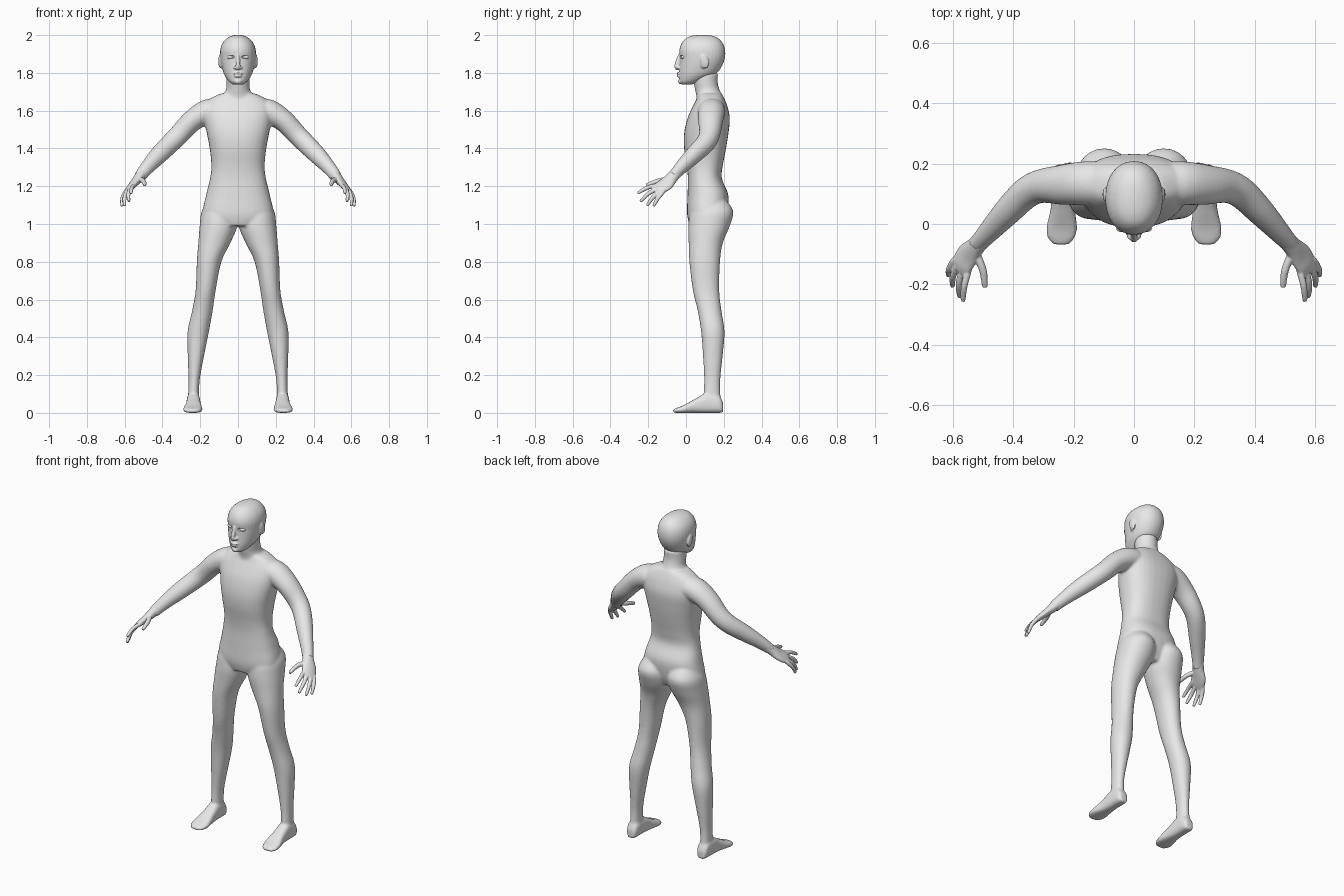
import bpy, bmesh, math
from mathutils import Vector, Matrix

skin = bpy.data.materials.new("plain_grey")
skin.diffuse_color = (0.8, 0.8, 0.8, 1)


def smooth_rows(rows, steps=4):
    """Catmull-Rom interpolation of rows of numbers."""
    out = []
    for i in range(len(rows) - 1):
        a, b = rows[max(i - 1, 0)], rows[i]
        c, d = rows[i + 1], rows[min(i + 2, len(rows) - 1)]
        for k in range(steps):
            t = k / steps
            out.append([0.5 * (2 * q + (r - p) * t + (2 * p - 5 * q + 4 * r - s) * t * t
                               + (3 * q - p - 3 * r + s) * t ** 3)
                        for p, q, r, s in zip(a, b, c, d)])
    return out + [list(rows[-1])]


def loft(bm, rings, power=2.0, sides=32):
    """Skin closed rings given as (centre, half axis u, half axis v)."""
    loops = []
    for c, u, v in rings:
        loop = []
        for i in range(sides):
            a = 2 * math.pi * i / sides
            ca, sa = math.cos(a), math.sin(a)
            x = math.copysign(abs(ca) ** (2 / power), ca)
            y = math.copysign(abs(sa) ** (2 / power), sa)
            loop.append(bm.verts.new(c + u * x + v * y))
        loops.append(loop)
    for a, b in zip(loops, loops[1:]):
        for i in range(sides):
            j = (i + 1) % sides
            bm.faces.new((a[i], a[j], b[j], b[i]))
    bm.faces.new(loops[0][::-1])
    bm.faces.new(loops[-1])


def stack(bm, rows, power=2.0, s=1):
    """Horizontal sections: z, x min, x max, y front, y back."""
    rings = []
    for z, x0, x1, y0, y1 in smooth_rows(rows):
        rings.append((Vector((s * (x0 + x1) / 2, (y0 + y1) / 2, z)),
                      Vector(((x1 - x0) / 2, 0, 0)), Vector((0, (y1 - y0) / 2, 0))))
    loft(bm, rings, power)


def tube(bm, rows, s=1, side=Vector((0, 1, 0)), sides=24):
    """Limb along a path: x, y, z, radius towards side, other radius."""
    rows = smooth_rows(rows)
    pts = [Vector(r[:3]) for r in rows]
    flip = Matrix.Diagonal((s, 1, 1))
    rings = []
    for i, r in enumerate(rows):
        t = (pts[min(i + 1, len(pts) - 1)] - pts[max(i - 1, 0)]).normalized()
        u = (side - t * side.dot(t)).normalized()
        rings.append((flip @ pts[i], flip @ (u * r[3]), flip @ (t.cross(u) * r[4])))
    loft(bm, rings, sides=sides)


def ball(bm, loc, size, tilt=0):
    m = Matrix.Translation(loc) @ Matrix.Rotation(tilt, 4, 'X') @ Matrix.Diagonal((*size, 1))
    bmesh.ops.create_uvsphere(bm, u_segments=20, v_segments=14, radius=1, matrix=m)


def finish(bm, name, voxel, iterations, cutter=None):
    """Fuse the overlapping volumes into one smooth skin."""
    bmesh.ops.recalc_face_normals(bm, faces=bm.faces)
    me = bpy.data.meshes.new(name)
    bm.to_mesh(me)
    bm.free()
    me.materials.append(skin)
    ob = bpy.data.objects.new(name, me)
    bpy.context.collection.objects.link(ob)
    if voxel:
        m = ob.modifiers.new("fuse", 'REMESH')
        m.mode, m.voxel_size, m.use_smooth_shade = 'VOXEL', voxel, True
        if cutter:
            c = ob.modifiers.new("sockets", 'BOOLEAN')
            c.operation, c.object, c.solver = 'DIFFERENCE', cutter, 'EXACT'
        m = ob.modifiers.new("soften", 'SMOOTH')
        m.factor, m.iterations = 0.5, iterations
    return ob


# Torso and neck
bm = bmesh.new()
stack(bm, [(0.99, -.13, .13, .02, .19), (1.05, -.185, .185, .006, .215),
           (1.15, -.170, .170, .008, .225), (1.24, -.148, .148, .010, .19),
           (1.31, -.141, .141, .004, .195), (1.40, -.150, .150, -.010, .212),
           (1.48, -.165, .165, -.010, .225), (1.56, -.180, .180, .008, .232),
           (1.62, -.180, .180, .035, .220), (1.66, -.150, .150, .055, .205),
           (1.69, -.095, .095, .065, .190)], 2.4)
stack(bm, [(1.60, -.10, .10, .05, .20), (1.67, -.085, .085, .055, .195),
           (1.71, -.064, .064, .048, .178), (1.75, -.062, .062, .040, .168),
           (1.80, -.062, .062, .030, .170)])

for s in (1, -1):
    # Arm down to the wrist
    tube(bm, [(.08, .135, 1.60, .07, .06), (.16, .135, 1.595, .073, .066),
              (.24, .13, 1.548, .066, .058), (.31, .125, 1.475, .056, .054),
              (.36, .10, 1.425, .052, .052), (.42, .04, 1.365, .046, .048),
              (.48, -.025, 1.30, .036, .038), (.52, -.07, 1.25, .028, .032)], s)
    # Leg, buttock to ankle
    stack(bm, [(1.14, .04, .15, .07, .20), (1.07, .004, .192, .025, .250),
               (.99, .003, .203, .012, .232), (.90, .040, .210, .014, .195),
               (.80, .088, .218, .018, .180), (.65, .118, .224, .036, .176),
               (.54, .134, .243, .062, .188), (.43, .154, .267, .080, .204),
               (.30, .180, .266, .090, .194), (.18, .202, .262, .096, .182),
               (.10, .206, .264, .094, .182), (.03, .208, .266, .10, .188)], 2.1, s)
    # Foot from heel to toes
    rings = []
    for y, cx, w, h in smooth_rows([(.197, .236, .022, .05), (.175, .236, .034, .09),
                                    (.11, .236, .036, .105), (.05, .236, .040, .075),
                                    (-.01, .239, .051, .042), (-.045, .241, .046, .028),
                                    (-.070, .241, .024, .018)]):
        rings.append((Vector((s * cx, y, h / 2)), Vector((w, 0, 0)), Vector((0, 0, h / 2))))
    loft(bm, rings, 2.8)
finish(bm, "body", 0.0065, 10)

# Hands: palm, four fingers and thumb
across = Vector((.6, .55, -.5))
fingers = [((.548, -.150, 1.205), (.562, -.205, 1.192), (.566, -.252, 1.165)),
           ((.568, -.148, 1.190), (.580, -.200, 1.160), (.578, -.238, 1.122)),
           ((.585, -.138, 1.178), (.600, -.175, 1.142), (.601, -.204, 1.100)),
           ((.596, -.122, 1.170), (.612, -.150, 1.135), (.615, -.170, 1.098)),
           ((.520, -.105, 1.236), (.500, -.155, 1.226), (.494, -.205, 1.208))]
for s, side_name in ((1, "left"), (-1, "right")):
    bm = bmesh.new()
    tube(bm, [(.495, -.040, 1.283, .030, .030), (.525, -.075, 1.245, .033, .026),
              (.552, -.105, 1.213, .043, .020), (.570, -.135, 1.192, .042, .016),
              (.578, -.155, 1.180, .034, .010)], s, across)
    for i, (a, b, c) in enumerate(fingers):
        r = .0135 if i == 4 else .0115
        root = Vector(a).lerp(Vector((.545, -.10, 1.215)), 0.4)
        tip = Vector(c) + (Vector(c) - Vector(b)).normalized() * .004
        tube(bm, [(*root, r, r), (*a, r, r), (*b, r * .95, r * .95),
                  (*c, r * .7, r * .7), (*tip, r * .3, r * .3)], s, across, 12)
    finish(bm, "hand_" + side_name, 0.0035, 3)

# Eye socket cutters
bm = bmesh.new()
for s in (1, -1):
    ball(bm, (s * .040, -.034, 1.884), (.022, .017, .010))
sockets = finish(bm, "socket_cutter", 0, 0)
sockets.hide_render = True
sockets.hide_viewport = True
sockets.display_type = 'WIRE'

# Head: skull, jaw, nose, lips and ears
bm = bmesh.new()
stack(bm, [(1.738, -.026, .026, -.022, .03), (1.752, -.046, .046, -.033, .07),
           (1.775, -.064, .064, -.036, .125), (1.80, -.077, .077, -.036, .165),
           (1.84, -.088, .088, -.034, .192), (1.88, -.094, .094, -.033, .206),
           (1.92, -.094, .094, -.035, .207), (1.955, -.083, .083, -.024, .196),
           (1.982, -.060, .060, -.002, .172), (1.996, -.034, .034, .030, .142),
           (2.001, -.012, .012, .070, .105)], 2.15)
tube(bm, [(0, -.024, 1.905, .010, .009), (0, -.036, 1.875, .013, .010),
          (0, -.046, 1.845, .014, .012), (0, -.050, 1.828, .010, .012),
          (0, -.044, 1.816, .006, .008)])
ball(bm, (0, -.037, 1.797), (.025, .013, .007))
ball(bm, (0, -.036, 1.783), (.021, .013, .007))
ball(bm, (0, -.030, 1.755), (.020, .012, .014))
for s in (1, -1):
    ball(bm, (s * .014, -.040, 1.828), (.010, .012, .008))
    ball(bm, (s * .095, .098, 1.862), (.009, .022, .038), 0.25)
    ball(bm, (s * .088, .088, 1.845), (.010, .014, .022), 0.25)
finish(bm, "head", 0.004, 3, sockets)

# Eyeballs set in the sockets
for s, side_name in ((1, "left"), (-1, "right")):
    bm = bmesh.new()
    ball(bm, (s * .040, -.014, 1.883), (.019, .013, .010))
    eye = finish(bm, "eye_" + side_name, 0, 0)
    eye.data.shade_smooth()
